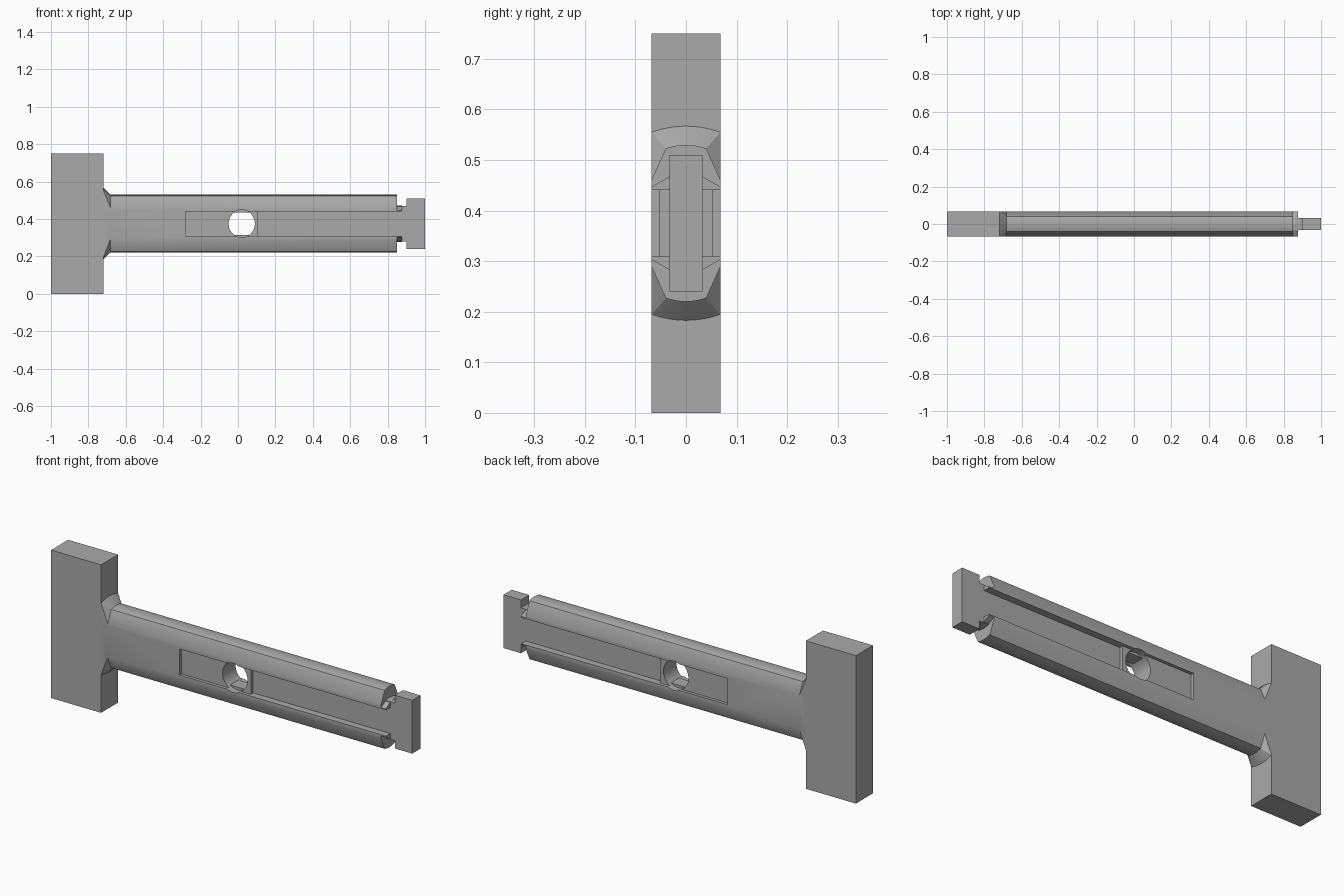
import bpy, bmesh, math

if "Cube" in bpy.data.objects:
    bpy.data.objects.remove(bpy.data.objects["Cube"])

MID = 0.375      # height of the long axis
HALF = 0.068     # half thickness of the body
WEB = 0.033      # half thickness of the web and end tab

grey = bpy.data.materials.new("plain grey")
grey.use_nodes = True
grey.diffuse_color = (0.4, 0.4, 0.4, 1)
grey.node_tree.nodes["Principled BSDF"].inputs["Base Color"].default_value = (0.4, 0.4, 0.4, 1)


def hull(name, points):
    """Convex solid around the points."""
    bm = bmesh.new()
    for p in points:
        bm.verts.new(p)
    out = bmesh.ops.convex_hull(bm, input=bm.verts)
    loose = {e for e in out["geom_interior"] + out["geom_unused"] if isinstance(e, bmesh.types.BMVert)}
    bmesh.ops.delete(bm, geom=list(loose), context="VERTS")
    bmesh.ops.dissolve_limit(bm, angle_limit=0.005, verts=bm.verts, edges=bm.edges)
    bmesh.ops.recalc_face_normals(bm, faces=bm.faces)
    mesh = bpy.data.meshes.new(name)
    bm.to_mesh(mesh)
    bm.free()
    mesh.materials.append(grey)
    ob = bpy.data.objects.new(name, mesh)
    bpy.context.collection.objects.link(ob)
    return ob


def box(name, xs, ys, zs):
    return hull(name, [(x, y, z) for x in xs for y in ys for z in zs])


def ring(x, shoulder, corner_y, corner, crown, steps=10):
    """Section with straight sides, sloped shoulders and a bowed crown; heights from the axis."""
    pts = []
    for i in range(steps + 1):
        t = 2 * i / steps - 1
        pts.append((corner_y * t, crown - (crown - corner) * t * t))
    pts += [(HALF, shoulder), (-HALF, shoulder)]
    return [(x, y, MID + s * h) for y, h in pts for s in (1, -1)]


def combine(target, other, operation):
    mod = target.modifiers.new(operation.lower(), "BOOLEAN")
    mod.operation = operation
    mod.solver = "EXACT"
    mod.object = other
    bpy.context.view_layer.objects.active = target
    bpy.ops.object.modifier_apply(modifier=mod.name)
    bpy.data.objects.remove(other)


def shaft_ring(x):
    return ring(x, 0.086, 0.04, 0.148, 0.155)


def flare_ring(x):
    return ring(x, 0.18, HALF, 0.18, 0.192)


def neck_ring(x):
    return ring(x, 0.072, WEB, 0.092, 0.098)


# Head block, flared root, shaft, neck, web and end tab fused together
body = box("hammer_body", (-1, -0.72), (-HALF, HALF), (0, 0.75))
for part in (
    hull("flare", flare_ring(-0.76) + flare_ring(-0.72) + shaft_ring(-0.683)),
    hull("shaft", shaft_ring(-0.74) + shaft_ring(0.85)),
    hull("neck", neck_ring(0.8) + neck_ring(0.877)),
    box("web", (0.8, 0.95), (-WEB, WEB), (0.28, 0.47)),
    box("end_tab", (0.902, 1), (-WEB, WEB), (0.24, 0.51)),
):
    combine(body, part, "UNION")

# Stepped slots on both faces: shallow pocket, then deep channel to the end
for side in (1, -1):
    combine(body, box("pocket", (-0.28, 0.15), (side * 0.052, side * 0.1), (0.309, 0.441)), "DIFFERENCE")
    combine(body, box("channel", (0.108, 0.892), (side * WEB, side * 0.1), (0.309, 0.441)), "DIFFERENCE")


# Through hole: round at the faces, flattened above and below in the middle
def hole(name, depth0, depth1, limit):
    pts = []
    for i in range(40):
        a = math.tau * i / 40
        h = max(-limit, min(limit, 0.074 * math.sin(a)))
        pts += [(0.02 + 0.07 * math.cos(a), y, MID + h) for y in (depth0, depth1)]
    return hull(name, pts)


combine(body, hole("middle_hole", -0.1, 0.1, 0.06), "DIFFERENCE")
for side in (1, -1):
    combine(body, hole("outer_hole", side * WEB, side * 0.1, 1), "DIFFERENCE")

# Smooth shading with sharp edges kept
bpy.ops.object.select_all(action="DESELECT")
body.select_set(True)
bpy.context.view_layer.objects.active = body
bpy.ops.object.shade_smooth_by_angle(angle=math.radians(30))
